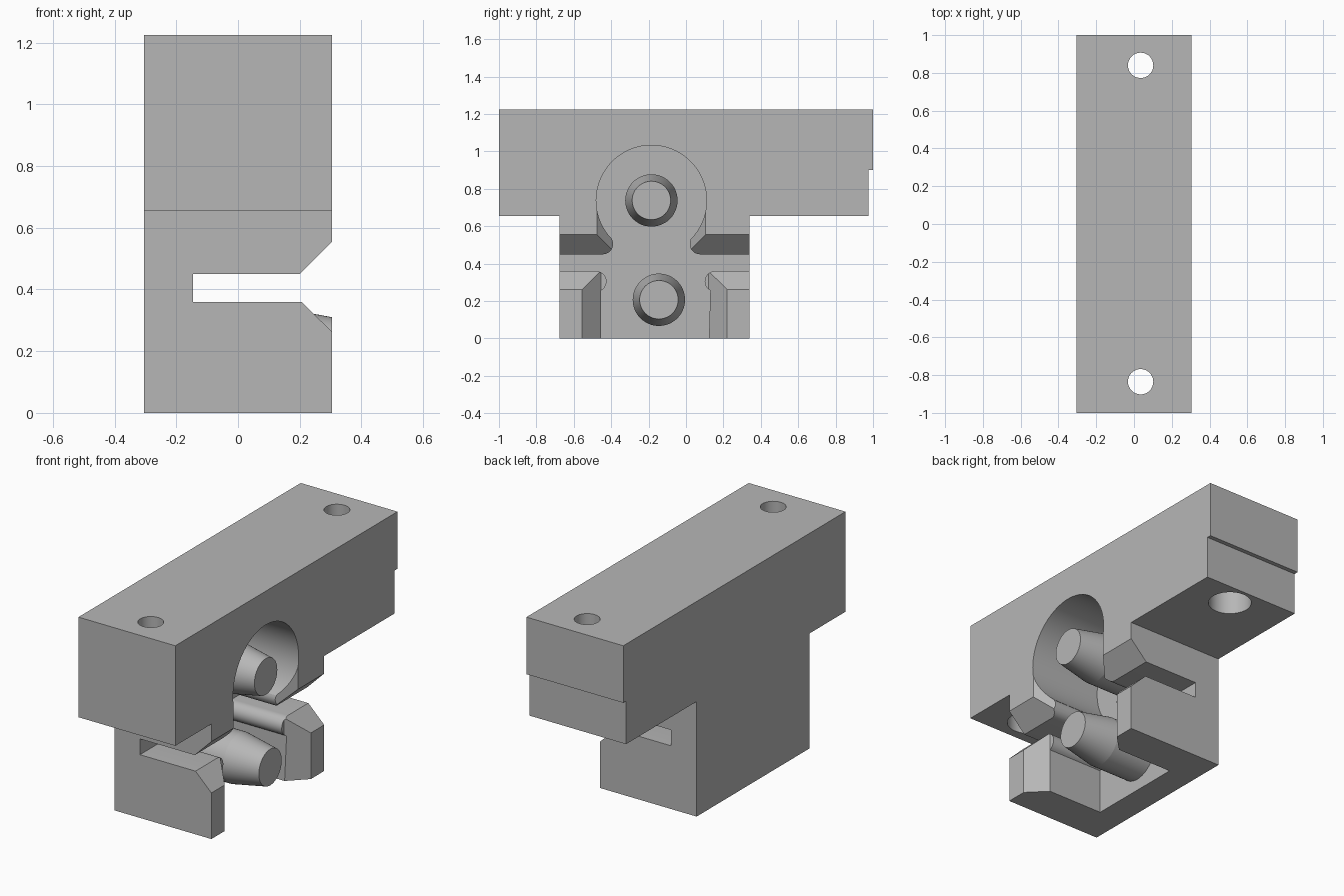
import bpy, math

if "Cube" in bpy.data.objects:
    bpy.data.objects.remove(bpy.data.objects["Cube"], do_unlink=True)

grey = bpy.data.materials.new("plain grey")
grey.use_nodes = True
COLOUR = (0.47, 0.47, 0.47, 1)
grey.diffuse_color = COLOUR
grey.node_tree.nodes["Principled BSDF"].inputs["Base Color"].default_value = COLOUR


def prism(name, points, axis, low, high):
    """Extrude a 2D outline along x (y, z), y (x, z) or z (x, y)."""
    def place(p, t):
        return {"x": (t, p[0], p[1]), "y": (p[0], t, p[1]), "z": (p[0], p[1], t)}[axis]
    n = len(points)
    verts = [place(p, t) for t in (low, high) for p in points]
    faces = [tuple(range(n)), tuple(range(n, 2 * n))]
    faces += [(i, (i + 1) % n, n + (i + 1) % n, n + i) for i in range(n)]
    mesh = bpy.data.meshes.new(name)
    mesh.from_pydata(verts, [], faces)
    ob = bpy.data.objects.new(name, mesh)
    bpy.context.collection.objects.link(ob)
    mesh.materials.append(grey)
    activate(ob)
    bpy.ops.object.mode_set(mode="EDIT")
    bpy.ops.mesh.select_all(action="SELECT")
    bpy.ops.mesh.normals_make_consistent(inside=False)
    bpy.ops.object.mode_set(mode="OBJECT")
    return ob


def activate(ob):
    bpy.ops.object.select_all(action="DESELECT")
    ob.select_set(True)
    bpy.context.view_layer.objects.active = ob


def arc(cy, cz, r, start, end, steps):
    angles = [math.radians(start + (end - start) * i / steps) for i in range(steps + 1)]
    return [(cy + r * math.cos(a), cz + r * math.sin(a)) for a in angles]


def cut(body, cutter):
    mod = body.modifiers.new("cut", "BOOLEAN")
    mod.operation = "DIFFERENCE"
    mod.solver = "EXACT"
    mod.object = cutter
    activate(body)
    bpy.ops.object.modifier_apply(modifier=mod.name)
    bpy.data.objects.remove(cutter, do_unlink=True)


FACE, FLOOR, OUT = 0.305, -0.145, 0.5

# T-shaped body with a shallow step at the rear end
body = prism("clamp_body", [
    (-0.675, 0), (0.34, 0), (0.34, 0.655), (0.975, 0.655), (0.975, 0.9),
    (1, 0.9), (1, 1.225), (-1, 1.225), (-1, 0.655), (-0.675, 0.655)],
    "x", -FACE, FACE)

# Pocket: lower bay, rounded lips and the large round recess
pocket = [(-0.455, -0.1)]
pocket += arc(-0.48, 0.305, 0.055, -63, 90, 12)
pocket += arc(-0.445, 0.505, 0.055, -90, 27, 10)
pocket += arc(-0.185, 0.738, 0.295, 225, -45, 60)
pocket += arc(0.075, 0.505, 0.055, 153, 270, 10)
pocket += arc(0.155, 0.305, 0.055, 90, 243, 12)
pocket += [(0.12, -0.1)]
cut(body, prism("pocket_cutter", pocket, "x", FLOOR, OUT))

# Full-width slot with a flared mouth
cut(body, prism("slot_cutter", [
    (FLOOR, 0.36), (0.205, 0.36), (0.405, 0.165), (0.405, 0.655),
    (0.2, 0.45), (FLOOR, 0.45)], "y", -1.2, 1.2))

# Flared sides of both bays
for y0, y1, z0, z1 in ((-0.455, 0.12, -0.1, 0.4), (-0.375, 0.005, 0.41, 0.7)):
    flare = [(0.205, y0), (0.405, y0 - 0.2), (0.405, y1 + 0.2), (0.205, y1)]
    cut(body, prism("flare_cutter", flare, "z", z0, z1))

# Counterbored screw holes
for y in (-0.835, 0.84):
    for radius, low, high in ((0.067, 0.5, 1.4), (0.115, 0.5, 0.95)):
        hole = arc(0.035, y, radius, 0, 352.5, 47)
        cut(body, prism("hole_cutter", hole, "z", low, high))

# Tapered pegs
pegs = []
for name, y, z in (("upper_peg", -0.185, 0.738), ("lower_peg", -0.145, 0.207)):
    for part, r0, r1, x0, x1 in (("shaft", 0.14, 0.14, FLOOR - 0.02, 0.105),
                                 ("tip", 0.14, 0.103, 0.105, FACE)):
        bpy.ops.mesh.primitive_cone_add(
            vertices=48, radius1=r0, radius2=r1, depth=x1 - x0,
            location=((x0 + x1) / 2, y, z), rotation=(0, math.pi / 2, 0))
        peg = bpy.context.object
        peg.name = name + "_" + part
        peg.data.materials.append(grey)
        pegs.append(peg)

for ob in [body] + pegs:
    activate(ob)
    bpy.ops.object.shade_smooth_by_angle(angle=math.radians(20))
